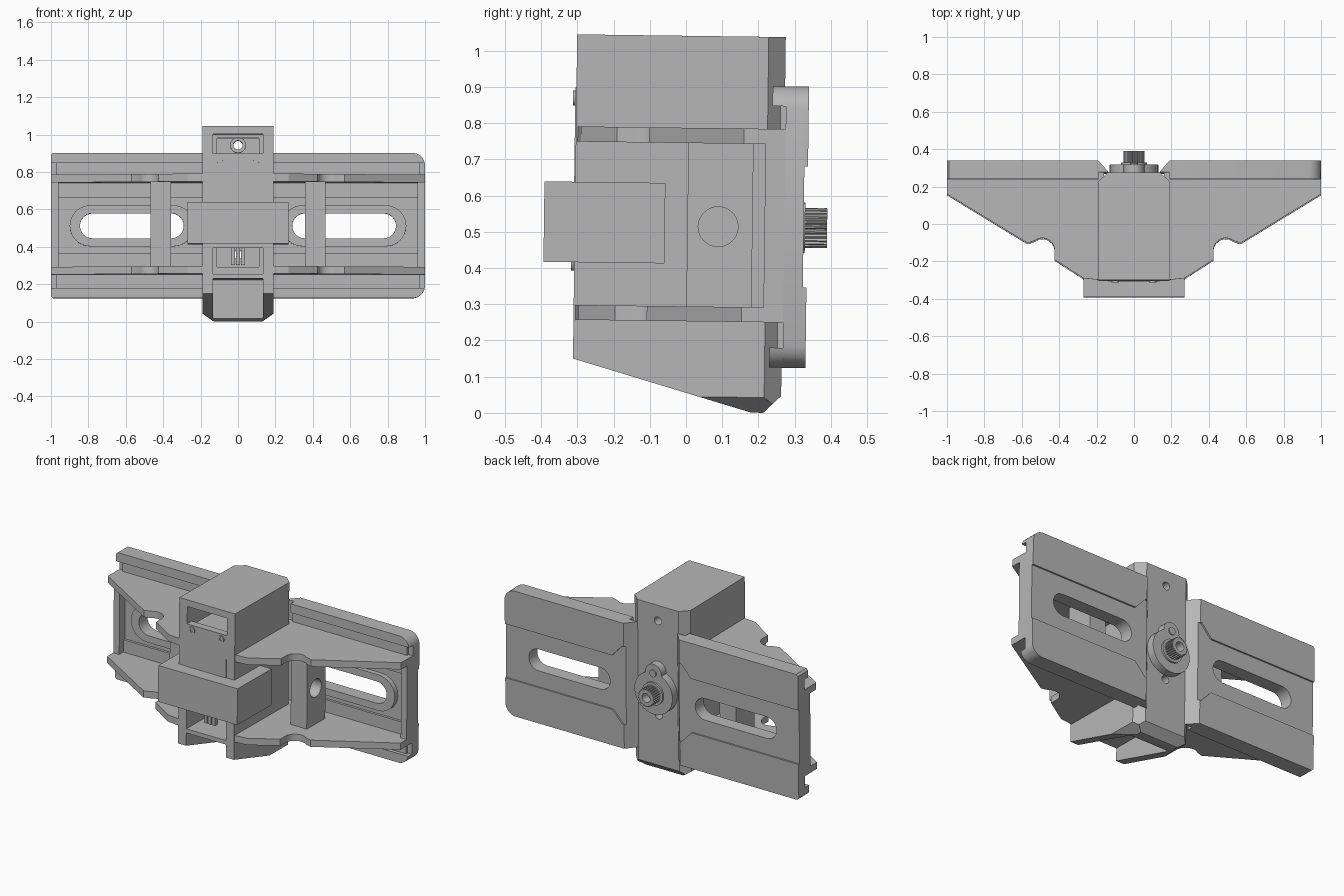
import bpy, bmesh, math
from mathutils import Matrix, Vector

if "Cube" in bpy.data.objects:
    bpy.data.objects.remove(bpy.data.objects["Cube"])

grey = bpy.data.materials.new("plain grey")
grey.use_nodes = True
tone = (0.47, 0.47, 0.47, 1)
grey.diffuse_color = tone
grey.node_tree.nodes["Principled BSDF"].inputs["Base Color"].default_value = tone
parts = []


def prism(name, pts, axis, a, b, side=1):
    """Extrude a 2D outline along an axis; side=-1 mirrors it in x."""
    place = {"x": lambda u, v, w: (w, u, v),
             "y": lambda u, v, w: (u, w, v),
             "z": lambda u, v, w: (u, v, w)}[axis]
    bm = bmesh.new()
    face = bm.faces.new([bm.verts.new(place(u, v, a)) for u, v in pts])
    ext = bmesh.ops.extrude_face_region(bm, geom=[face])
    move = Vector(place(0, 0, b - a))
    bmesh.ops.translate(bm, vec=move,
                        verts=[g for g in ext["geom"] if isinstance(g, bmesh.types.BMVert)])
    for v in bm.verts:
        v.co.x *= side
    bmesh.ops.recalc_face_normals(bm, faces=bm.faces)
    me = bpy.data.meshes.new(name)
    bm.to_mesh(me)
    bm.free()
    me.materials.append(grey)
    ob = bpy.data.objects.new(name, me)
    bpy.context.scene.collection.objects.link(ob)
    parts.append(ob)
    return ob


def box(name, x, y, z, side=1):
    return prism(name, [(x[0], y[0]), (x[1], y[0]), (x[1], y[1]), (x[0], y[1])],
                 "z", z[0], z[1], side)


def circle(cx, cy, r, n=32):
    return [(cx + r * math.cos(math.tau * i / n), cy + r * math.sin(math.tau * i / n))
            for i in range(n)]


def stadium(x0, x1, z, r, n=12):
    """Outline of a slot with rounded ends."""
    arc = [math.pi * (i / n - 0.5) for i in range(n + 1)]
    return ([(x1 - r + r * math.cos(t), z + r * math.sin(t)) for t in arc] +
            [(x0 + r - r * math.cos(t), z - r * math.sin(t)) for t in arc])


def cut(ob, *cutters):
    for c in cutters:
        c.hide_render = True
        mod = ob.modifiers.new("cut", "BOOLEAN")
        mod.operation, mod.solver, mod.object = "DIFFERENCE", "EXACT", c
        bpy.context.view_layer.objects.active = ob
        bpy.ops.object.modifier_apply(modifier=mod.name)
        parts.remove(c)
        bpy.data.objects.remove(c)


def clip(ob, co, no):
    """Slice off everything on the normal side of a plane."""
    bm = bmesh.new()
    bm.from_mesh(ob.data)
    res = bmesh.ops.bisect_plane(bm, geom=bm.verts[:] + bm.edges[:] + bm.faces[:],
                                 plane_co=co, plane_no=no, clear_outer=True)
    edges = [g for g in res["geom_cut"] if isinstance(g, bmesh.types.BMEdge)]
    if edges:
        bmesh.ops.holes_fill(bm, edges=edges)
    bmesh.ops.recalc_face_normals(bm, faces=bm.faces)
    bm.to_mesh(ob.data)
    bm.free()


MID = 0.515          # height of the shaft and slots
LOW, HIGH = 0.128, 0.905   # plate bottom and top

# Central tower with chamfered back and foot
tower = prism("tower", [(-.314, 1.041), (-.314, .146), (.18, .003), (.213, .003),
                        (.262, .05), (.262, 1.041)], "x", -.19, .19)
for s in (-1, 1):
    clip(tower, (s * .19, .215, 0), (s * .047, .05, 0))
    clip(tower, (s * .19, 0, .045), (s * .035, 0, -.05))
cut(tower,
    box("front_cavity", (-.135, .135), (-.4, -.1), (.25, 1.0)),
    box("deep_cavity", (-.112, .112), (-.2, .2), (.29, .98)),
    box("foot_slot", (-.135, .135), (-.4, .13), (-.1, .225)),
    *[prism("screw_hole", circle(0, z, .024), "y", .1, .4) for z in (.945, .36)])

# Motor inside the tower
box("motor_body", (-.11, .11), (-.3, .19), (.42, .89))
box("motor_flange", (-.135, .135), (-.317, -.27), (.39, .895))
for x in (-.1, .1):
    for z in (.865, .41):
        screw = prism("flange_screw", circle(x, z, .021, 16), "y", -.323, -.3)
        cut(screw, prism("hex_socket", circle(x, z, .01, 6), "y", -.4, -.315))
boss = prism("hole_boss", circle(0, .945, .042), "y", .1, .2)
cut(boss, prism("boss_hole", circle(0, .945, .024), "y", 0, .3))
for x in (-.027, 0, .027):
    box("cable", (x - .01, x + .01), (-.28, -.25), (.3, .4))

# Band around the tower front
box("front_band", (-.27, .27), (-.399, -.065), (.412, .634))

# Output disc and splined shaft on the back
prism("output_disc", circle(0, MID, .13), "y", .25, .31)
prism("disc_lobe", circle(0, .64, .055), "y", .25, .31)
prism("disc_hub", circle(0, MID, .07), "y", .25, .322)
teeth = 25
spline = [((.055 if i % 4 < 2 else .049) * math.cos(math.tau * i / (4 * teeth)),
           MID + (.055 if i % 4 < 2 else .049) * math.sin(math.tau * i / (4 * teeth)))
          for i in range(4 * teeth)]
shaft = prism("splined_shaft", spline, "y", .3, .383)
cut(shaft, prism("shaft_bore", circle(0, MID, .028, 24), "y", .33, .5))
lobe_screw = prism("lobe_pin", circle(0, .64, .022, 20), "y", .3, .318)

for s, side in ((1, "left"), (-1, "right")):
    # Back plate with its slot
    panel = box(side + "_panel", (.13, 1), (.265, .318), (LOW, HIGH), s)
    cut(panel, prism("slot", stadium(.29, .845, MID, .067), "y", 0, .5, s))
    wing = [panel]
    # Raised bands on the back, flaring beside the tower
    wing.append(prism(side + "_upper_back_band",
                      [(.13, HIGH), (1, HIGH), (1, .685), (.27, .685), (.2, .76), (.13, .76)],
                      "y", .31, .328, s))
    wing.append(prism(side + "_lower_back_band",
                      [(.13, LOW), (1, LOW), (1, .35), (.27, .35), (.2, .275), (.13, .275)],
                      "y", .31, .328, s))
    for ob in wing:
        clip(ob, (s * .19, .328, 0), (-s * .058, .05, 0))
    # Lips along the top and bottom edges
    wing.append(box(side + "_top_lip", (.19, 1), (.228, .29), (.85, HIGH), s))
    wing.append(box(side + "_bottom_lip", (.19, 1), (.228, .29), (LOW, .183), s))
    # Outer corners: round on one end, a small bevel on the other
    r, angles = (.07, (15, 30, 45, 60, 75)) if s > 0 else (.02, (45,))
    for ob in wing:
        for up in (1, -1):
            c = Vector((s * (1 - r), 0, HIGH - r if up > 0 else LOW + r))
            for a in angles:
                n = Vector((s * math.cos(math.radians(a)), 0, up * math.sin(math.radians(a))))
                clip(ob, c + n * r, n)
    # Rim around the slot and ledges of the frame
    rim = prism(side + "_slot_rim", stadium(.235, .9, MID, .11), "y", .235, .28, s)
    cut(rim, prism("rim_slot", stadium(.29, .845, MID, .067), "y", 0, .5, s))
    box(side + "_end_frame", (.96, 1), (.21, .3), (.27, .765), s)
    box(side + "_upper_ledge", (.19, .97), (.25, .28), (.665, .85), s)
    box(side + "_lower_ledge", (.19, .97), (.25, .28), (.183, .37), s)
    # Horizontal gusset fins with a round notch
    notch = [(.49 + .065 * math.cos(t), -.15 + .065 * math.sin(t))
             for t in [math.radians(a) for a in range(50, 181, 13)]]
    fin = [(.16, .29), (1, .29), (1, .15), (.57, -.112)] + notch + \
          [(.425, -.2), (.27, -.3), (.16, -.312)]
    prism(side + "_upper_fin", fin, "z", .745, .787, s)
    prism(side + "_lower_fin", fin, "z", .253, .294, s)
    # Upright post with a cross hole
    post = box(side + "_post", (.358, .468), (-.003, .177), (.27, .765), s)
    cut(post, prism("cross_hole", circle(.082, MID, .055), "x", .2, .6, s))

# Slight backward lean of the whole assembly, then shading
for ob in parts:
    ob.data.transform(Matrix.Rotation(-.013, 4, "X"))
    bpy.ops.object.select_all(action="DESELECT")
    ob.select_set(True)
    bpy.context.view_layer.objects.active = ob
    bpy.ops.object.shade_smooth_by_angle(angle=math.radians(25))
